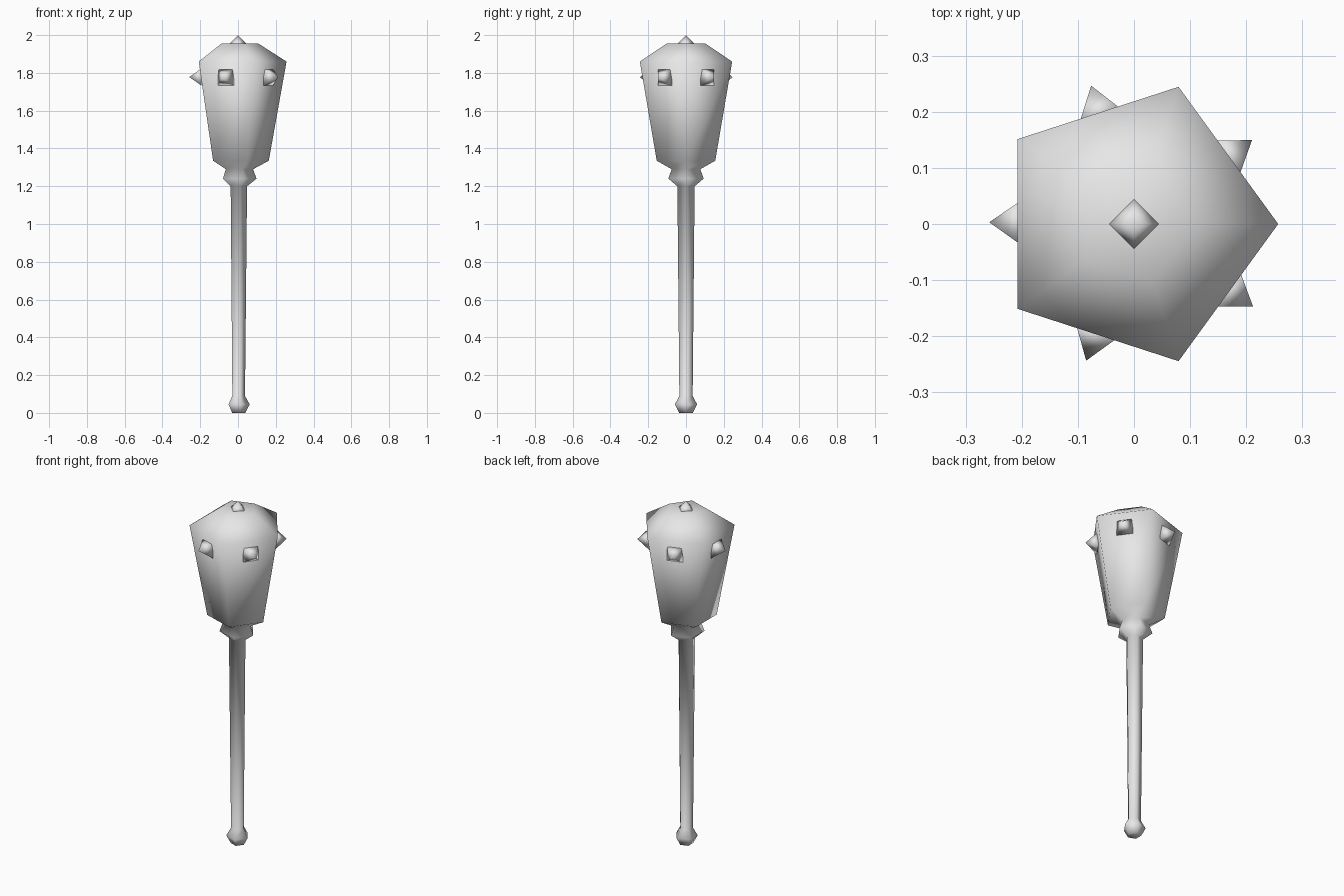
import bpy, bmesh
from math import radians, pi, cos, sin
from mathutils import Matrix, Vector

cube = bpy.data.objects.get("Cube")
if cube:
    bpy.data.objects.remove(cube)

# Single plain grey
grey = bpy.data.materials.new("plain_grey")
grey.use_nodes = True
grey.diffuse_color = (0.8, 0.8, 0.8, 1)
grey.node_tree.nodes["Principled BSDF"].inputs["Base Color"].default_value = (0.8, 0.8, 0.8, 1)


def finish(name, bm):
    """Turn a bmesh into a smooth-shaded grey object."""
    bmesh.ops.recalc_face_normals(bm, faces=bm.faces)
    for f in bm.faces:
        f.smooth = True
    mesh = bpy.data.meshes.new(name)
    bm.to_mesh(mesh)
    bm.free()
    mesh.materials.append(grey)
    obj = bpy.data.objects.new(name, mesh)
    bpy.context.collection.objects.link(obj)
    return obj


def lathe(name, profile, sides=5):
    """Closed solid from (radius, height) rings, first corner on +x."""
    bm = bmesh.new()
    rings = []
    for r, z in profile:
        rings.append([bm.verts.new((r * cos(2 * pi * i / sides), r * sin(2 * pi * i / sides), z))
                      for i in range(sides)])
    for a, b in zip(rings, rings[1:]):
        for i in range(sides):
            j = (i + 1) % sides
            bm.faces.new((a[i], a[j], b[j], b[i]))
    bm.faces.new(rings[0])
    bm.faces.new(rings[-1])
    return finish(name, bm)


def spike(name, tip, direction, roll):
    """Four-sided pyramid whose base is sunk into the head."""
    depth, radius = 0.064, 0.063
    bm = bmesh.new()
    bmesh.ops.create_cone(bm, cap_ends=True, segments=4, radius1=radius, radius2=0, depth=depth,
                          matrix=Matrix.Translation((0, 0, -depth / 2)) @ Matrix.Rotation(roll, 4, 'Z'))
    bmesh.ops.remove_doubles(bm, verts=bm.verts, dist=0.0001)
    turn = direction.to_track_quat('Z', 'Y').to_matrix().to_4x4()
    bm.transform(Matrix.Translation(tip) @ turn)
    return finish(name, bm)


# Pommel, handle, collar and head in one five-sided body
lathe("club_body", [
    (0.038, 0.0), (0.062, 0.045), (0.037, 0.09),      # pommel
    (0.048, 1.2), (0.098, 1.24), (0.08, 1.29),        # handle top and collar
    (0.163, 1.335), (0.257, 1.86), (0.108, 1.955),    # head
])

# One spike on each side of the head
for n, angle in enumerate((35.4, 107.2, 179.3, 250.7, 325.3), 1):
    out = Vector((cos(radians(angle)), sin(radians(angle)), 0))
    spike(f"side_spike_{n}", out * 0.258 + Vector((0, 0, 1.778)), out, pi / 4)

# Spike on the crown
spike("top_spike", Vector((0, 0, 2)), Vector((0, 0, 1)), 0)
